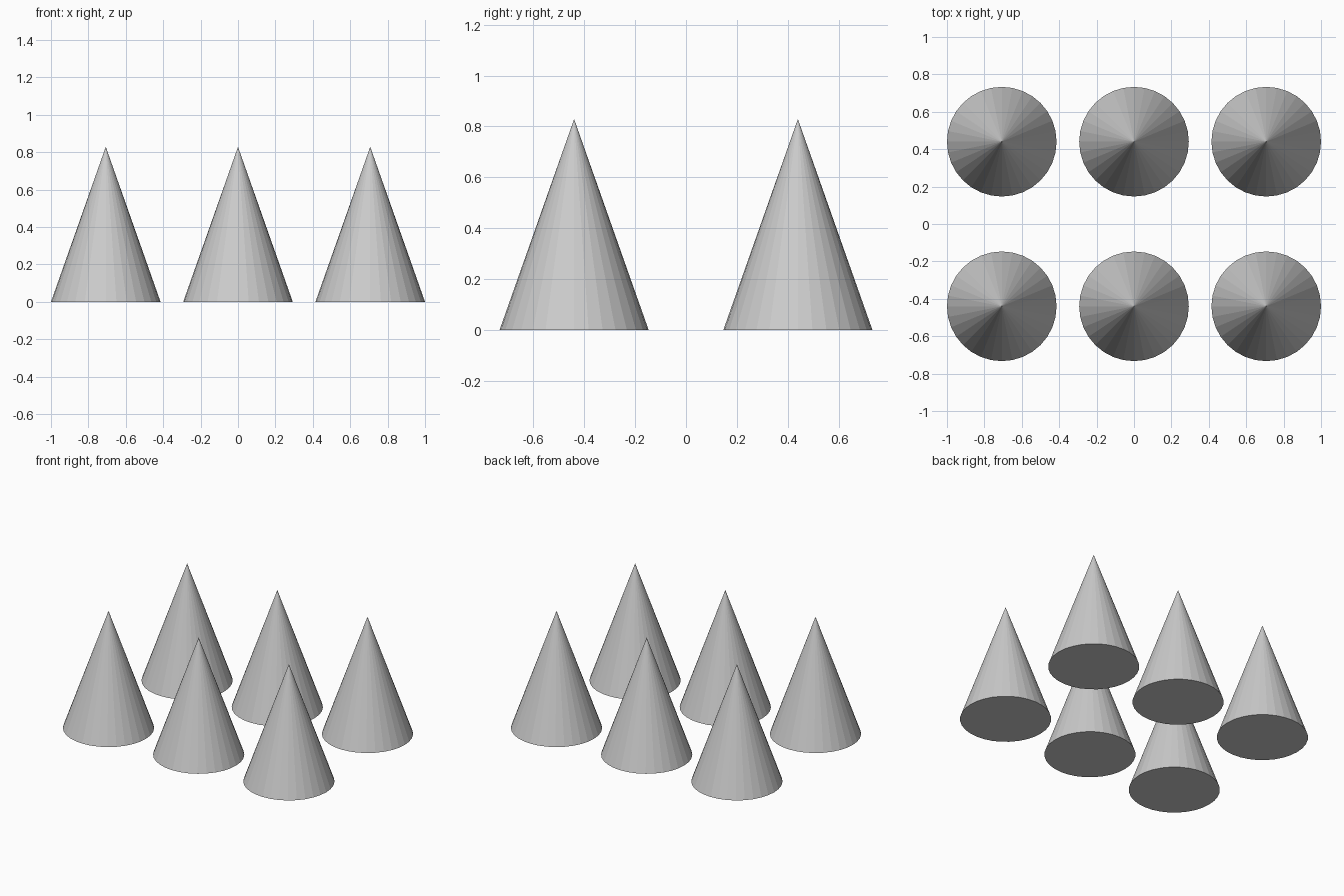
import bpy

if "Cube" in bpy.data.objects:
    bpy.data.objects.remove(bpy.data.objects["Cube"])

RADIUS = 0.293
HEIGHT = 0.829
X_STEP = 0.707
Y_OFFSET = 0.44

# Two rows of three flat-shaded cones standing on the ground
for row, y in (("front", -Y_OFFSET), ("back", Y_OFFSET)):
    for column, x in (("left", -X_STEP), ("middle", 0), ("right", X_STEP)):
        bpy.ops.mesh.primitive_cone_add(
            vertices=32, radius1=RADIUS, radius2=0, depth=HEIGHT,
            location=(x, y, HEIGHT / 2))
        bpy.context.object.name = f"cone_{row}_{column}"
